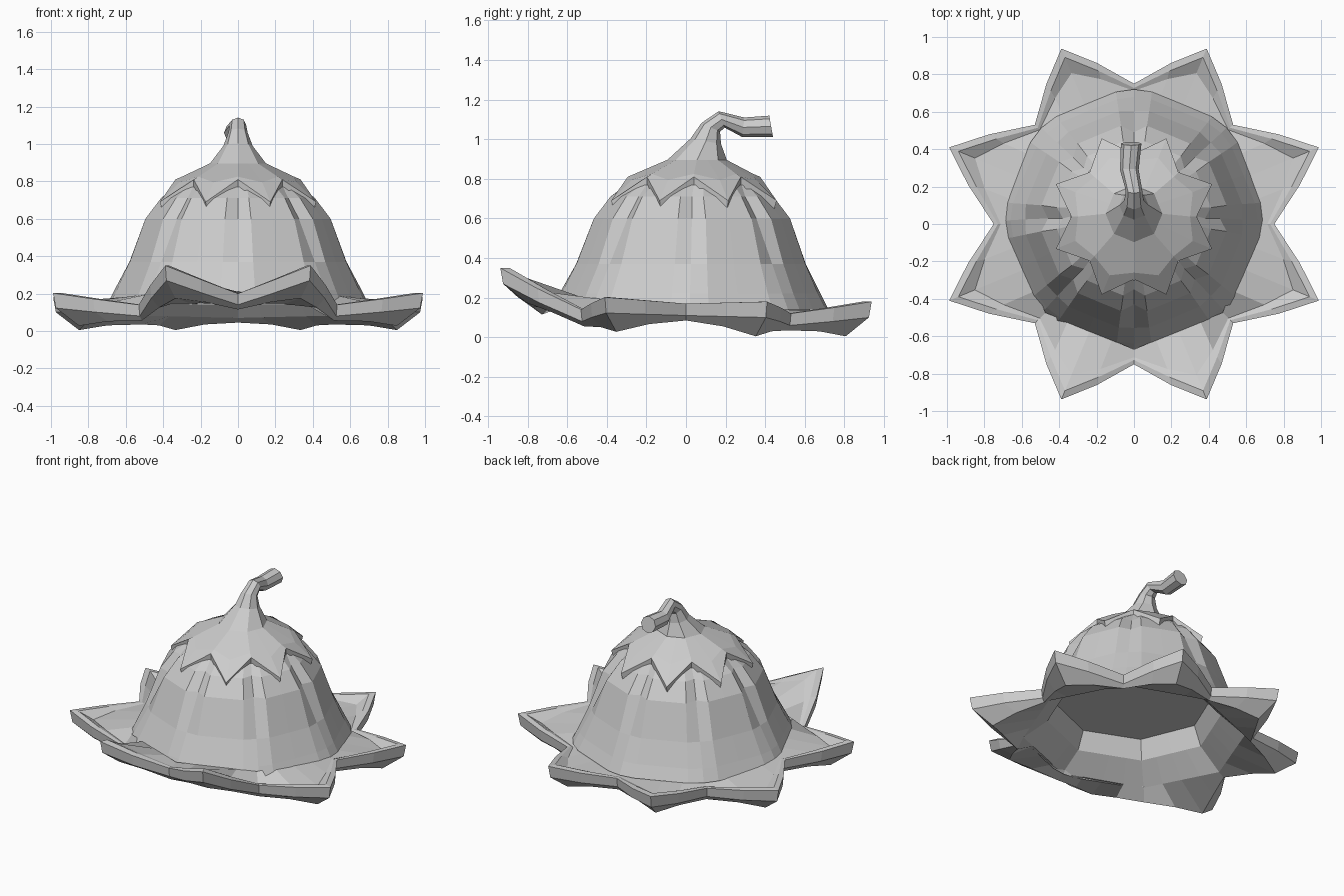
import bpy
from math import sin, cos, radians, pi
from mathutils import Vector

if "Cube" in bpy.data.objects:
    bpy.data.objects.remove(bpy.data.objects["Cube"], do_unlink=True)

grey = bpy.data.materials.new("plain grey")
grey.use_nodes = True
grey.diffuse_color = (0.6, 0.6, 0.6, 1)
grey.node_tree.nodes["Principled BSDF"].inputs["Base Color"].default_value = (0.6, 0.6, 0.6, 1)


def loft(name, rings, cap_first=False, cap_last=False):
    """Skin closed rings of equal length; rings run counter-clockwise, first to last upward."""
    n = len(rings[0])
    verts = [p for ring in rings for p in ring]
    faces = [(k * n + i, k * n + (i + 1) % n, (k + 1) * n + (i + 1) % n, (k + 1) * n + i)
             for k in range(len(rings) - 1) for i in range(n)]
    if cap_first:
        faces.append(tuple(reversed(range(n))))
    if cap_last:
        faces.append(tuple(range(len(verts) - n, len(verts))))
    mesh = bpy.data.meshes.new(name)
    mesh.from_pydata(verts, [], faces)
    mesh.materials.append(grey)
    obj = bpy.data.objects.new(name, mesh)
    bpy.context.collection.objects.link(obj)
    return obj


def polar(radius, degrees, z, y_shift=0.0):
    a = radians(degrees)
    return Vector((radius * cos(a), radius * sin(a) + y_shift, z))


def blend(y, table):
    """Height looked up by depth, straight between the entries."""
    for (y0, z0), (y1, z1) in zip(table, table[1:]):
        if y <= y1:
            return z0 + (z1 - z0) * max(0, (y - y0) / (y1 - y0))
    return table[-1][1]


# Brim: eight pointed petals, the front pair turned up
tip_heights = [(-0.93, 0.35), (-0.4, 0.2), (0.4, 0.18), (0.93, 0.18)]
notch_heights = [(-0.74, 0.2), (-0.53, 0.14), (0, 0.17), (0.53, 0.12), (0.74, 0.13)]


def rim_corner(k):
    if k % 2 == 0:
        radius, heights = 0.75, notch_heights
    else:
        radius, heights = (1.07 if k % 8 in (1, 7) else 1.015), tip_heights
    point = polar(radius, 22.5 * k, 0)
    point.z = blend(point.y, heights)
    return point


rim = []
for k in range(16):
    here, after = rim_corner(k), rim_corner(k + 1)
    middle = (here + after) / 2
    rim += [here, Vector((middle.x * 1.02, middle.y * 1.02, middle.z))]


def rim_ring(scales, drops):
    """Rim copy; values are given for notch, edge middle and tip."""
    ring = []
    for i, p in enumerate(rim):
        j = (0, 1, 2, 1)[i % 4]
        ring.append(Vector((p.x * scales[j], p.y * scales[j], p.z - drops[j])))
    return ring


def octagon(radius, z, tilt=0.0):
    """Eight-sided ring with four points along each side."""
    ring = []
    for k in range(8):
        a, b = polar(radius, 45 * k, z), polar(radius, 45 * k + 45, z)
        ring += [a.lerp(b, i / 4) for i in range(4)]
    for p in ring:
        p.z -= tilt * p.y / radius
    return ring


# Stepped recess, underside, thick edge, sunken petal tops
loft("petal_brim", [
    octagon(0.49, 0.37),
    octagon(0.54, 0.24, 0.01),
    octagon(0.69, 0.11, 0.04),
    rim_ring((0.97, 0.9, 0.86), (0.085, 0.12, 0.175)),
    rim_ring((0.99, 0.99, 0.985), (0.06, 0.07, 0.08)),
    rim_ring((1, 1, 1), (0, 0, 0)),
    rim_ring((0.97, 0.95, 0.95), (0, 0, 0)),
    rim_ring((0.95, 0.9, 0.86), (0.005, 0.02, 0.05)),
    octagon(0.67, 0.17, 0.04),
], cap_first=True)

# Crown: eight-sided bell with a groove running up each corner
columns = [(0, 1, 1), (8, 0, 0.99), (22.5, 0, 0.96), (37, 0, 0.99)]


def crown_ring(radius, z, groove, shift):
    return [polar(radius * scale - groove * deep, 45 * k + a, z, shift)
            for k in range(8) for a, deep, scale in columns]


loft("bell_crown", [crown_ring(*row) for row in (
    (0.7, 0.14, 0, 0.02), (0.66, 0.22, 0, 0.02), (0.59, 0.37, 0.01, 0.025),
    (0.505, 0.6, 0.045, 0.03), (0.42, 0.71, 0.04, 0.03), (0.34, 0.77, 0, 0.04))])


# Top cap: zigzag edge with eight points
def cap_ring(notch_radius, notch_z, point_radius, point_z, shift=0.04):
    return [polar(point_radius, 22.5 * k, point_z, shift) if k % 2
            else polar(notch_radius, 22.5 * k, notch_z, shift) for k in range(16)]


loft("pointed_cap", [
    cap_ring(0.335, 0.765, 0.44, 0.65),
    cap_ring(0.335, 0.81, 0.452, 0.69),
    cap_ring(0.3, 0.825, 0.34, 0.795),
    cap_ring(0.152, 0.895, 0.14, 0.895, 0.055)])


# Stem: tapers up, then curls backward with a slight sideways lean
def stem_ring(x, y, z, radius, tilt):
    t = radians(tilt)
    ring = []
    for i in range(8):
        a = 2 * pi * i / 8
        side = radius * sin(a)
        ring.append(Vector((x + radius * cos(a), y + side * cos(t), z - side * sin(t))))
    return ring


loft("curled_stem", [stem_ring(*row) for row in (
    (0, 0.055, 0.893, 0.152, 0), (0, 0.1, 0.99, 0.078, 10), (0, 0.125, 1.06, 0.052, 25),
    (0, 0.18, 1.1, 0.044, 70), (-0.025, 0.29, 1.06, 0.05, 95), (-0.015, 0.43, 1.065, 0.055, 80))],
    cap_last=True)
